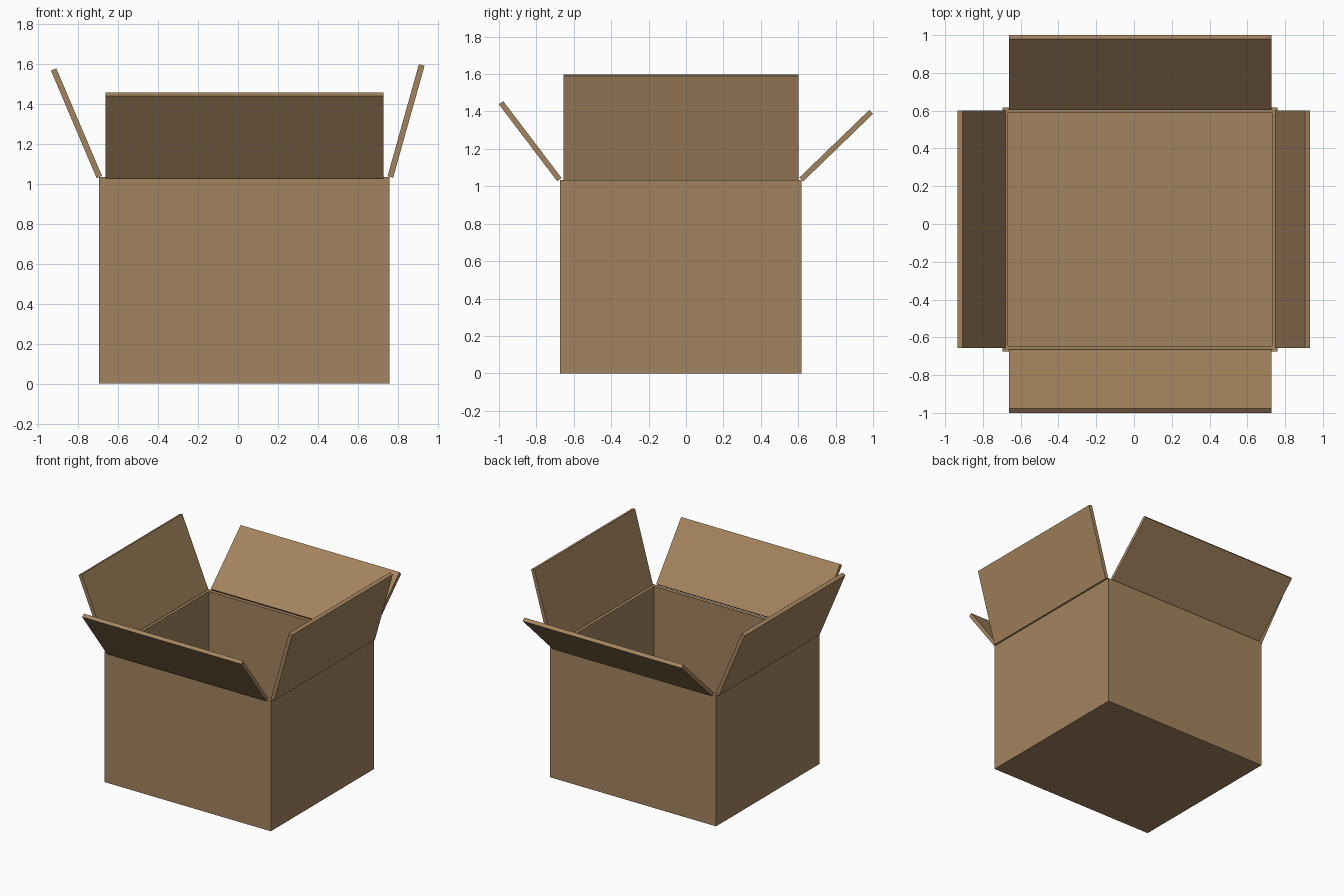
import bpy, bmesh
from mathutils import Vector

if "Cube" in bpy.data.objects:
    bpy.data.objects.remove(bpy.data.objects["Cube"])

card = bpy.data.materials.new("cardboard")
card.diffuse_color = (0.372, 0.231, 0.112, 1)
card.use_nodes = True
card.node_tree.nodes["Principled BSDF"].inputs["Base Color"].default_value = card.diffuse_color

X0, X1, Y0, Y1 = -0.695, 0.759, -0.674, 0.617   # outer footprint
TOP, T = 1.033, 0.029                           # rim height, board thickness


def finish(bm, name):
    bmesh.ops.recalc_face_normals(bm, faces=bm.faces)
    mesh = bpy.data.meshes.new(name)
    bm.to_mesh(mesh)
    bm.free()
    mesh.materials.append(card)
    obj = bpy.data.objects.new(name, mesh)
    bpy.context.collection.objects.link(obj)


def prism(name, profile, sweep):
    """Extrude a closed profile along the sweep vector."""
    bm = bmesh.new()
    face = bm.faces.new([bm.verts.new(p) for p in profile])
    new = bmesh.ops.extrude_face_region(bm, geom=[face], use_keep_orig=True)["geom"]
    verts = [v for v in new if isinstance(v, bmesh.types.BMVert)]
    bmesh.ops.translate(bm, verts=verts, vec=sweep)
    finish(bm, name)


# open-topped body: solid block, top face inset for the rim and pushed down to the floor
bm = bmesh.new()
bmesh.ops.create_cube(bm, size=1)
bmesh.ops.scale(bm, vec=(X1 - X0, Y1 - Y0, TOP), verts=bm.verts)
bmesh.ops.translate(bm, vec=((X0 + X1) / 2, (Y0 + Y1) / 2, TOP / 2), verts=bm.verts)
bm.normal_update()
top = max(bm.faces, key=lambda f: f.calc_center_median().z)
bmesh.ops.inset_region(bm, faces=[top], thickness=T, use_boundary=True, use_even_offset=True)
inner = bmesh.ops.extrude_discrete_faces(bm, faces=[top])["faces"][0]
rim_edges = [e for e in bm.edges if e.is_boundary and e not in inner.edges[:]]
bmesh.ops.translate(bm, vec=(0, 0, T - TOP), verts=inner.verts[:])
finish(bm, "box_body")


def flap(name, axis, hinge, tip, lo, hi):
    """Flat board from hinge to tip (outward, z), spanning lo..hi along the other axis."""
    a, b = Vector(hinge), Vector(tip)
    d = (b - a).normalized()
    n = Vector((-d.y, d.x)) * T / 2
    corners = [a + n, b + n, b - n, a - n]
    if axis == 'x':
        prism(name, [(c.x, lo, c.y) for c in corners], (0, hi - lo, 0))
    else:
        prism(name, [(lo, c.x, c.y) for c in corners], (hi - lo, 0, 0))


# four splayed flaps, each at its own angle
flap("left_flap", 'x', (-0.694, 1.034), (-0.922, 1.571), -0.656, 0.602)
flap("right_flap", 'x', (0.762, 1.034), (0.919, 1.594), -0.656, 0.602)
flap("front_flap", 'y', (-0.677, 1.036), (-0.989, 1.447), -0.663, 0.727)
flap("back_flap", 'y', (0.616, 1.036), (0.990, 1.398), -0.663, 0.727)
